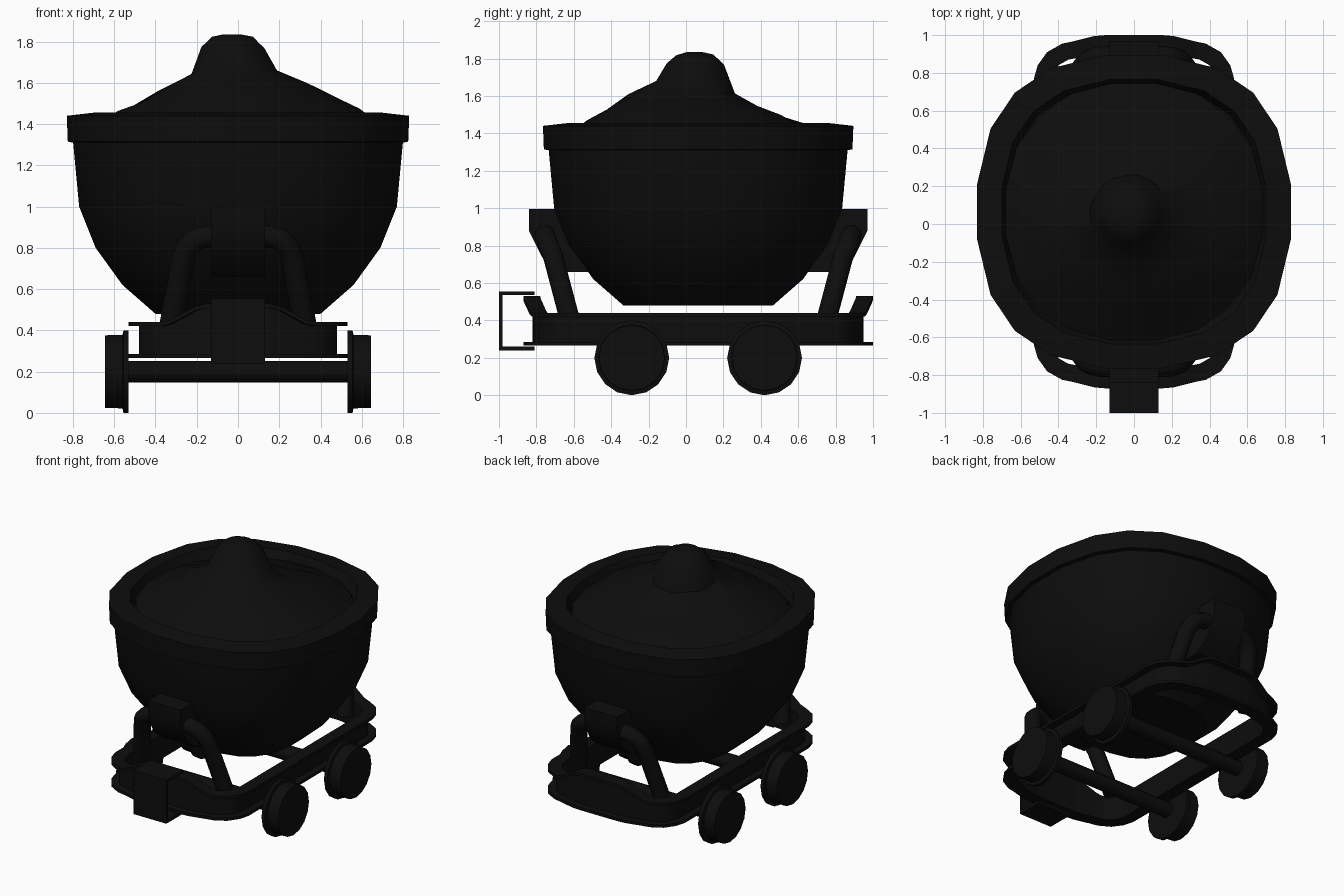
import bpy, bmesh, math, random
from mathutils import Vector

if "Cube" in bpy.data.objects:
    bpy.data.objects.remove(bpy.data.objects["Cube"])

random.seed(4)
CY = 0.065  # centre of the cart body along y
dark = bpy.data.materials.new("dark_iron")
dark.diffuse_color = (0.004, 0.004, 0.004, 1)
dark.use_nodes = True
dark.node_tree.nodes["Principled BSDF"].inputs["Base Color"].default_value = dark.diffuse_color


def finish(bm, name, angle=35):
    bmesh.ops.recalc_face_normals(bm, faces=bm.faces)
    me = bpy.data.meshes.new(name)
    bm.to_mesh(me)
    bm.free()
    ob = bpy.data.objects.new(name, me)
    bpy.context.collection.objects.link(ob)
    me.materials.append(dark)
    bpy.ops.object.select_all(action='DESELECT')
    ob.select_set(True)
    bpy.context.view_layer.objects.active = ob
    bpy.ops.object.shade_smooth_by_angle(angle=math.radians(angle))
    return ob


def loft(name, rings, loop=False, caps=True, angle=35):
    """Skin closed rings of points, capped at the ends or joined in a loop."""
    bm = bmesh.new()
    vs = [[bm.verts.new(p) for p in r] for r in rings]
    n = len(vs[0])
    for i in range(len(vs) if loop else len(vs) - 1):
        a, b = vs[i], vs[(i + 1) % len(vs)]
        for j in range(n):
            k = (j + 1) % n
            bm.faces.new((a[j], a[k], b[k], b[j]))
    if caps and not loop:
        bm.faces.new(vs[0])
        bm.faces.new(vs[-1])
    return finish(bm, name, angle)


def extrude_x(name, prof, x0, x1):
    return loft(name, [[(x, y, z) for y, z in prof] for x in (x0, x1)])


def lathe_x(name, prof, y, z, sides):
    return loft(name, [[(x, y + r * math.sin(t), z - r * math.cos(t))
                        for t in (2 * math.pi * i / sides for i in range(sides))]
                       for x, r in prof])


# Bowl outline: a rounded square with five corners per quarter
quarter = [(1, .18), (.915, .53), (.76, .76), (.53, .915), (.18, 1)]
outline = list(quarter)
for _ in range(3):
    quarter = [(-y, x) for x, y in quarter]
    outline += quarter


def bowl_ring(s, z):
    return [(x * s, y * s + CY, z) for x, y in outline]


# Bowl and rim
loft("bowl", [bowl_ring(s, z) for s, z in
              [(.40, .48), (.56, .62), (.69, .80), (.77, 1.0), (.80, 1.32)]])
loft("bowl_rim", [bowl_ring(s, z) for s, z in
                  [(.70, 1.32), (.80, 1.31), (.825, 1.315), (.83, 1.44),
                   (.70, 1.455), (.67, 1.38)]], loop=True)

# Ore heap: lumpy rings rising to an off-centre knob
rings = []
for r, z, tilt, jit in [(.71, 1.39, 0, 0), (.59, 1.46, .01, .012), (.50, 1.505, .025, .015),
                        (.36, 1.57, .035, .012), (.21, 1.64, .035, .01),
                        (.155, 1.77, 0, .006), (.10, 1.82, 0, .004), (.04, 1.835, 0, 0)]:
    f = 1 - min(1, (r - .04) / .6)
    ring = []
    for i in range(20):
        t = 2 * math.pi * (i + .5) / 20
        q = r * (1 + random.uniform(-1, 1) * jit * 2)
        ring.append((q * math.cos(t) - .03 * f, q * math.sin(t) + CY - .02 * f,
                     z + tilt * math.cos(t + 1.2) + random.uniform(-jit, jit)))
    rings.append(ring)
loft("ore_heap", rings, angle=40)

# Frame: outward-facing channel swept round a loop, arched at both ends
q1 = [(.53, .705, .44), (.51, .775, .44), (.46, .845, .44), (.38, .89, .44),
      (.33, .90, .45), (.21, .93, .515), (.15, .935, .53)]
half = q1 + [(-x, y, z) for x, y, z in reversed(q1)]
path = half + [(-x, -y, z) for x, y, z in half]
section = []
n = len(path)
for i, (x, y, top) in enumerate(path):
    p = Vector((x, y))
    a = (p - Vector(path[i - 1][:2])).normalized()
    b = (Vector(path[(i + 1) % n][:2]) - p).normalized()
    t = (a + b).normalized()
    inward = Vector((-t.y, t.x)) / max(.5, t.dot(a))
    bot = .265
    ring = []
    for d, z in [(0, top), (0, top - .02), (.05, top - .02), (.05, bot + .02),
                 (0, bot + .02), (0, bot), (.09, bot), (.09, top)]:
        c = p + inward * d
        ring.append((c.x, c.y + CY, z))
    section.append(ring)
loft("frame_channel", section, loop=True)

# Support tubes and bowl brackets at both ends
leg = [(.33, .685, .40), (.265, .775, .74), (.245, .80, .80), (.205, .815, .84),
       (.15, .82, .855)]
arch = leg + [(-x, y, z) for x, y, z in reversed(leg)]
bracket = [(.905, .995), (.765, .995), (.585, .66), (.725, .66), (.835, .74), (.905, .88)]
for side, s in (("front", -1), ("back", 1)):
    cu = bpy.data.curves.new(side + "_support_tube", 'CURVE')
    cu.dimensions = '3D'
    cu.bevel_depth = .056
    cu.bevel_resolution = 3
    cu.use_fill_caps = True
    sp = cu.splines.new('POLY')
    sp.points.add(len(arch) - 1)
    for pt, (x, y, z) in zip(sp.points, arch):
        pt.co = (x, s * y + CY, z, 1)
    cu.materials.append(dark)
    ob = bpy.data.objects.new(side + "_support_tube", cu)
    bpy.context.collection.objects.link(ob)
    bpy.ops.object.select_all(action='DESELECT')
    ob.select_set(True)
    bpy.context.view_layer.objects.active = ob
    bpy.ops.object.convert(target='MESH')
    bpy.ops.object.shade_smooth_by_angle(angle=math.radians(45))
    extrude_x(side + "_bowl_bracket", [(s * y + CY, z) for y, z in bracket], -.13, .13)

# Coupler: open strap bracket on the front
extrude_x("front_coupler", [(-.81, .24), (-1, .24), (-1, .555), (-.81, .555), (-.81, .535),
                            (-.98, .535), (-.98, .26), (-.81, .26)], -.13, .13)

# Axles and flanged wheels
for end, y in (("front", -.29), ("back", .42)):
    lathe_x(end + "_axle", [(-.54, .052), (.54, .052)], y, .2, 12)
    for side, s in (("left", -1), ("right", 1)):
        lathe_x(f"{end}_{side}_wheel",
                [(s * x, r) for x, r in [(.53, .2), (.555, .2), (.56, .178), (.645, .176)]],
                y, .2, 16)
